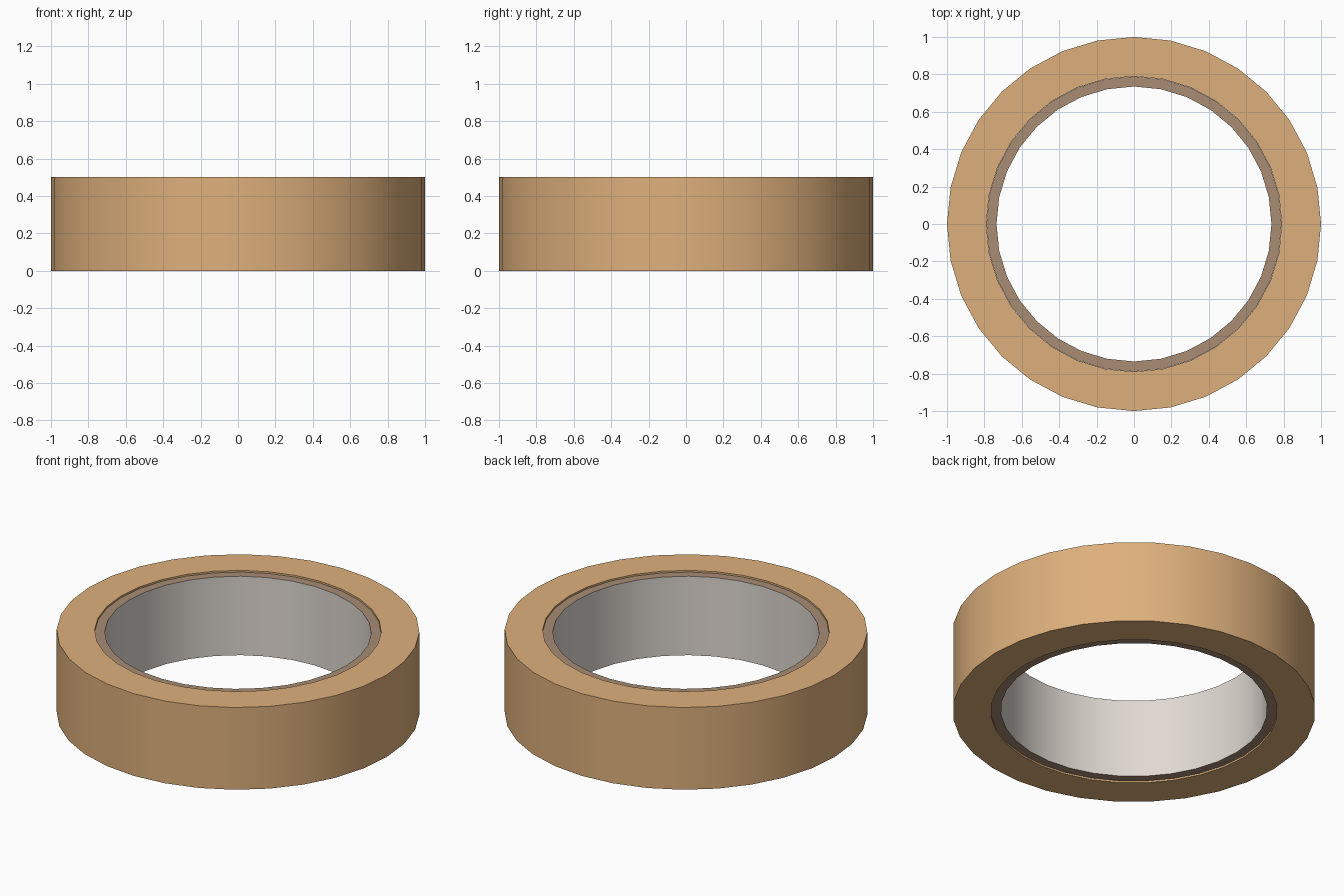
import bpy, math

if "Cube" in bpy.data.objects:
    bpy.data.objects.remove(bpy.data.objects["Cube"])

SIDES = 32


def srgb(r, g, b):
    def f(c):
        c /= 255
        return c / 12.92 if c <= 0.04045 else ((c + 0.055) / 1.055) ** 2.4
    return (f(r), f(g), f(b), 1)


def material(name, rgb):
    m = bpy.data.materials.new(name)
    m.diffuse_color = srgb(*rgb)
    m.use_nodes = True
    m.node_tree.nodes["Principled BSDF"].inputs["Base Color"].default_value = m.diffuse_color
    return m


tan = material("tan_tape", (222, 176, 124))
cardboard = material("brown_cardboard", (168, 140, 116))
liner = material("off_white_liner", (224, 217, 210))


def ring(name, r_in, r_out, z0, z1, mats, inner_index=0):
    """Sweep a rectangular profile around z; the inner wall may have its own colour."""
    profile = [(r_out, z0), (r_out, z1), (r_in, z1), (r_in, z0)]
    verts, faces = [], []
    for i in range(SIDES):
        a = 2 * math.pi * i / SIDES
        verts += [(r * math.cos(a), r * math.sin(a), z) for r, z in profile]
        n = (i + 1) % SIDES
        for k in range(4):
            l = (k + 1) % 4
            faces.append((i * 4 + k, n * 4 + k, n * 4 + l, i * 4 + l))
    me = bpy.data.meshes.new(name)
    me.from_pydata(verts, [], faces)
    for m in mats:
        me.materials.append(m)
    for j, p in enumerate(me.polygons):
        if j % 4 == 2:
            p.material_index = inner_index
    ob = bpy.data.objects.new(name, me)
    bpy.context.collection.objects.link(ob)
    bpy.ops.object.select_all(action='DESELECT')
    ob.select_set(True)
    bpy.context.view_layer.objects.active = ob
    bpy.ops.object.shade_smooth_by_angle(angle=math.radians(30))
    return ob


# wound tape
ring("tape_roll", 0.79, 1.0, 0.0, 0.5, [tan])
# slightly recessed cardboard core with a pale inner wall
ring("cardboard_core", 0.735, 0.789, 0.01, 0.49, [cardboard, liner], 1)
